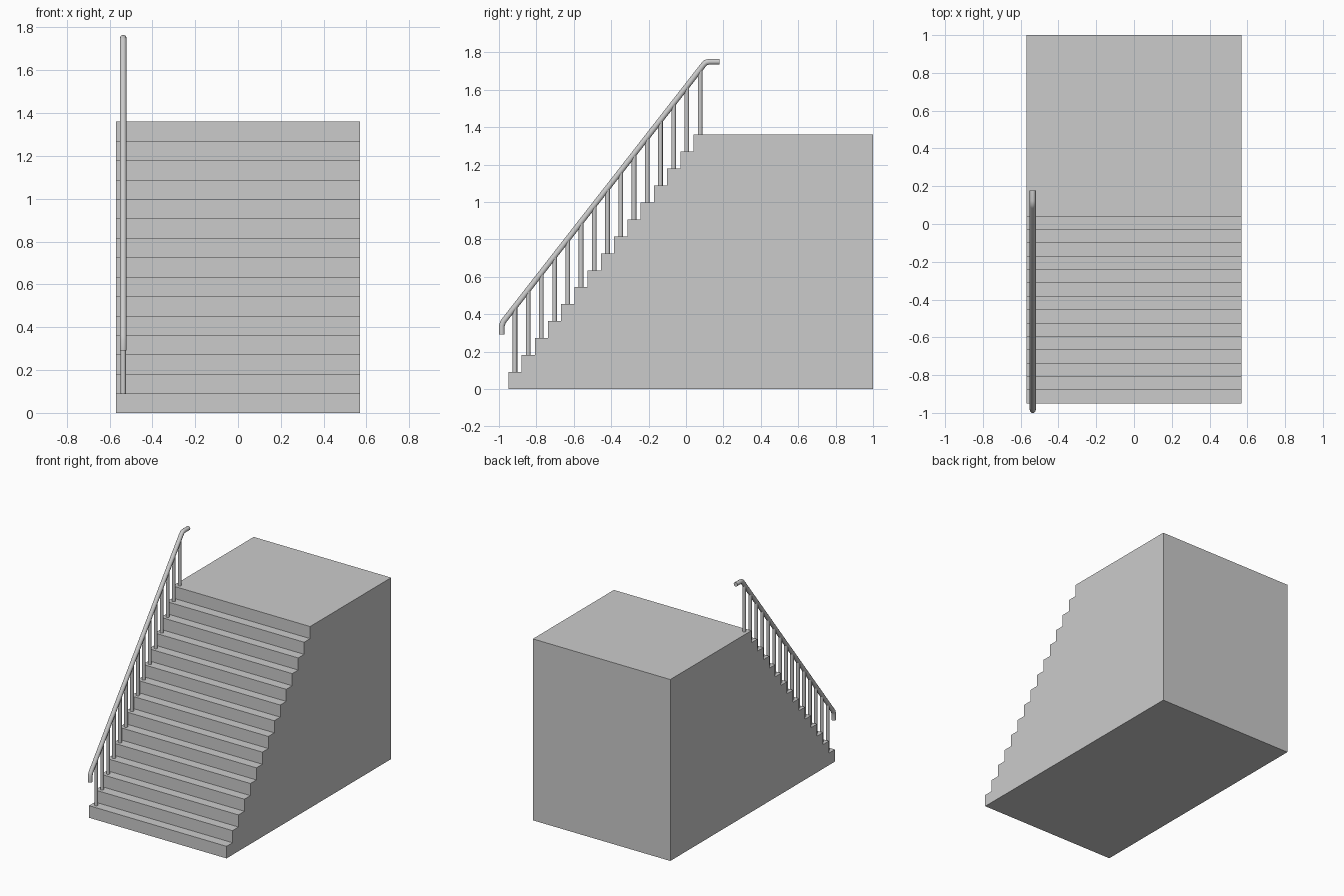
import bpy, bmesh, math

if "Cube" in bpy.data.objects:
    bpy.data.objects.remove(bpy.data.objects["Cube"])

STEPS = 15
RISE = 1.36 / STEPS
RUN = 0.99 / (STEPS - 1)
Y0, Y1, HALF_W = -0.95, 1.0, 0.57
RAIL_X = -0.536


def smooth(obj, angle):
    bpy.ops.object.select_all(action='DESELECT')
    obj.select_set(True)
    bpy.context.view_layer.objects.active = obj
    bpy.ops.object.shade_smooth_by_angle(angle=math.radians(angle))


# Solid stair block with landing: stepped side profile extruded across x
profile = [(Y0, 0)]
for i in range(STEPS):
    y = Y0 + i * RUN
    profile.append((y, (i + 1) * RISE))
    profile.append((y + RUN if i < STEPS - 1 else Y1, (i + 1) * RISE))
profile.append((Y1, 0))

bm = bmesh.new()
side = bm.faces.new([bm.verts.new((-HALF_W, y, z)) for y, z in profile])
ext = bmesh.ops.extrude_face_region(bm, geom=[side], use_keep_orig=True)
verts = [g for g in ext['geom'] if isinstance(g, bmesh.types.BMVert)]
bmesh.ops.translate(bm, verts=verts, vec=(2 * HALF_W, 0, 0))
bmesh.ops.recalc_face_normals(bm, faces=bm.faces)
mesh = bpy.data.meshes.new("stair_block")
bm.to_mesh(mesh)
bm.free()
stairs = bpy.data.objects.new("stair_block", mesh)
bpy.context.collection.objects.link(stairs)

# Handrail: round tube swept along a bent path
slope = RISE / RUN
ya, za = -0.985, 0.35
yb = 0.108


def rail_z(y):
    return za + (y - ya) * slope


top = rail_z(yb)
path = [(ya, 0.292), (ya, za - 0.012), (ya + 0.008, za + 0.010),
        (yb - 0.014, top - 0.018), (yb - 0.002, top - 0.006),
        (yb + 0.016, top - 0.002), (0.178, top - 0.002)]
curve = bpy.data.curves.new("handrail", 'CURVE')
curve.dimensions = '3D'
curve.bevel_depth = 0.016
curve.bevel_resolution = 3
curve.use_fill_caps = True
spline = curve.splines.new('POLY')
spline.points.add(len(path) - 1)
for p, (y, z) in zip(spline.points, path):
    p.co = (RAIL_X, y, z, 1)
rail = bpy.data.objects.new("handrail", curve)
bpy.context.collection.objects.link(rail)
bpy.context.view_layer.objects.active = rail
rail.select_set(True)
bpy.ops.object.convert(target='MESH')
smooth(bpy.context.object, 40)

# Balusters: one in the middle of each tread, up to the rail
for i in range(STEPS):
    y = Y0 + (i + 0.5) * RUN
    low, high = (i + 1) * RISE - 0.005, rail_z(y)
    bpy.ops.mesh.primitive_cylinder_add(
        vertices=16, radius=0.0125, depth=high - low,
        location=(RAIL_X, y, (low + high) / 2))
    post = bpy.context.object
    post.name = f"baluster_{i + 1}"
    smooth(post, 40)
